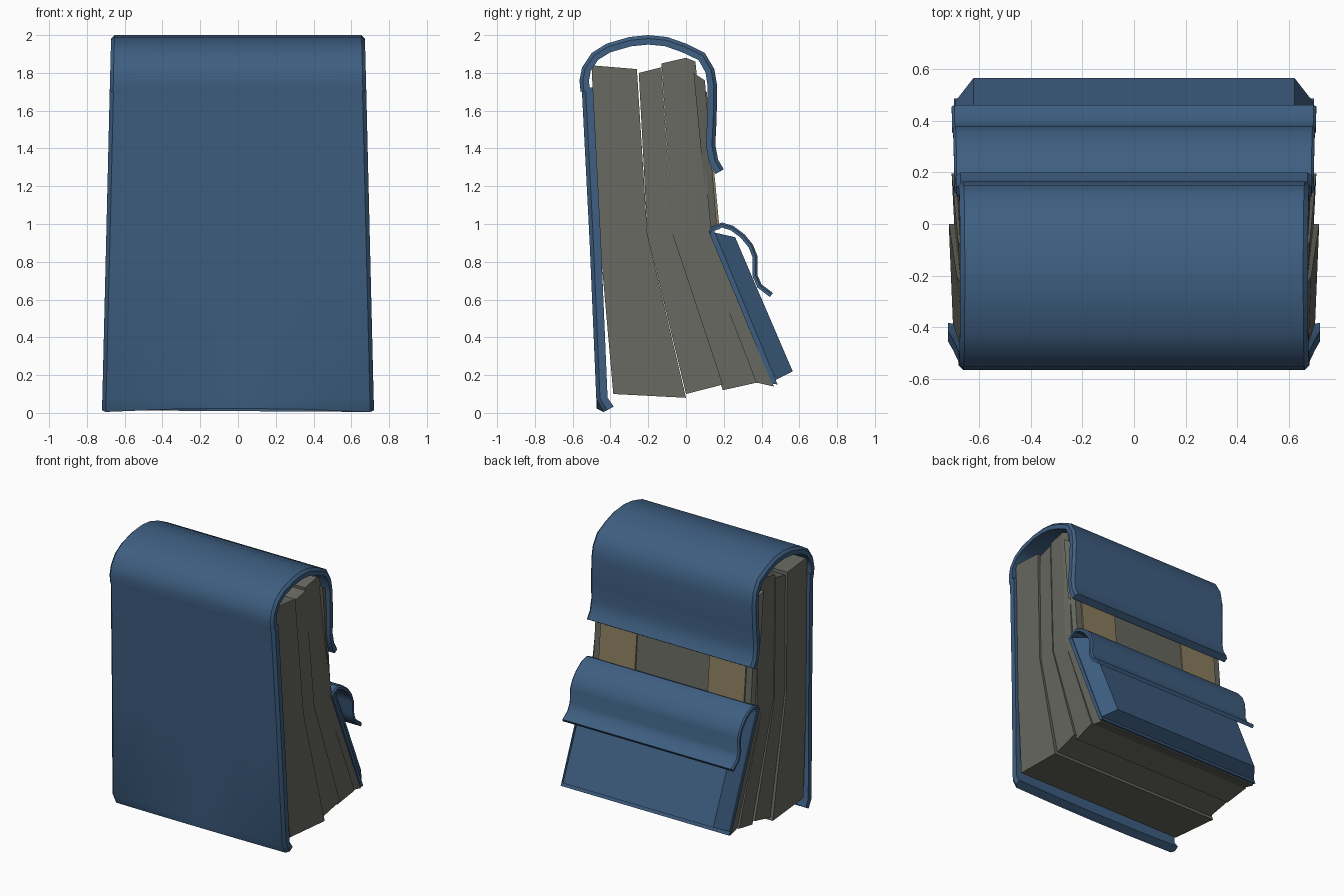
import bpy, bmesh, math
from mathutils import Vector

old = bpy.data.objects.get("Cube")
if old:
    bpy.data.objects.remove(old, do_unlink=True)


def material(name, rgb):
    m = bpy.data.materials.new(name)
    m.use_nodes = True
    m.diffuse_color = (*rgb, 1)
    m.node_tree.nodes["Principled BSDF"].inputs["Base Color"].default_value = (*rgb, 1)
    return m


BLUE = material("denim blue", (0.048, 0.112, 0.22))
GREY = material("canvas grey", (0.135, 0.138, 0.116))
TAN = material("strap tan", (0.25, 0.205, 0.115))


def loft(name, rings, mat, smooth=False):
    """Skin closed rings of equal length and cap both ends."""
    bm = bmesh.new()
    rows = [[bm.verts.new(p) for p in ring] for ring in rings]
    n = len(rows[0])
    for a, b in zip(rows, rows[1:]):
        for i in range(n):
            bm.faces.new((a[i], a[(i + 1) % n], b[(i + 1) % n], b[i]))
    bm.faces.new(rows[0])
    bm.faces.new(rows[-1])
    bmesh.ops.recalc_face_normals(bm, faces=bm.faces)
    mesh = bpy.data.meshes.new(name)
    bm.to_mesh(mesh)
    bm.free()
    mesh.materials.append(mat)
    obj = bpy.data.objects.new(name, mesh)
    bpy.context.collection.objects.link(obj)
    if smooth:
        bpy.ops.object.select_all(action="DESELECT")
        obj.select_set(True)
        bpy.context.view_layer.objects.active = obj
        bpy.ops.object.shade_smooth_by_angle(angle=math.radians(35))
    return obj


def half_width(z):
    return 0.672 + 0.024 * (2 - z)


def sheet(name, profile, thick, chamfer, bow=0):
    """Thick cloth following a (y, z) profile, with bevelled outer side edges."""
    pts = [Vector(p) for p in profile]
    rings = []
    for i, p in enumerate(pts):
        d = (pts[min(i + 1, len(pts) - 1)] - pts[max(i - 1, 0)]).normalized()
        inward = Vector((d.y, -d.x))
        w = half_width(p.y)
        e = w - chamfer
        section = [(-e, 0), (-e / 2, 0), (0, 0), (e / 2, 0), (e, 0), (w, chamfer),
                   (w, thick), (w / 2, thick), (0, thick), (-w / 2, thick),
                   (-w, thick), (-w, chamfer)]
        ring = []
        for x, depth in section:
            q = p + inward * depth
            lift = bow * (1 - (x / w) ** 2) if i == 0 else 0
            ring.append((x, q.x - lift, q.y + lift / 2))
        rings.append(ring)
    return loft(name, rings, BLUE, True)


# Front panel, curling inwards at its lower edge
sheet("front_panel", [(-0.435, 0.004), (-0.475, 0.075), (-0.51, 0.9), (-0.552, 1.72)],
      0.06, 0.02, 0.04)

# Large flap from the front, over the top and down the back
sheet("top_flap", [(-0.558, 1.70), (-0.564, 1.76), (-0.55, 1.83), (-0.50, 1.905),
                   (-0.42, 1.955), (-0.30, 1.99), (-0.20, 2.0), (-0.10, 1.99),
                   (0.0, 1.955), (0.10, 1.905), (0.15, 1.82), (0.165, 1.73),
                   (0.162, 1.55), (0.155, 1.42), (0.17, 1.34), (0.20, 1.29)], 0.05, 0.018)

# Canvas compartments: (y front, y back, z front, z back, half widths) from bottom to top
compartments = {
    "main_compartment": [(-0.385, 0.0, 0.10, 0.08, 0.70, 0.716),
                         (-0.46, -0.205, 0.95, 0.95, 0.675, 0.685),
                         (-0.50, -0.26, 1.84, 1.82, 0.65, 0.655)],
    "second_compartment": [(0.0, 0.195, 0.10, 0.15, 0.695, 0.705),
                           (-0.205, -0.07, 0.95, 0.95, 0.672, 0.68),
                           (-0.25, -0.13, 1.80, 1.83, 0.645, 0.65)],
    "third_compartment": [(0.195, 0.375, 0.12, 0.16, 0.685, 0.70),
                          (-0.07, 0.065, 0.95, 0.96, 0.672, 0.68),
                          (-0.13, 0.0, 1.85, 1.88, 0.645, 0.65)],
    "back_compartment": [(0.375, 0.465, 0.16, 0.14, 0.685, 0.69),
                         (0.065, 0.135, 0.96, 0.95, 0.68, 0.68),
                         (0.0, 0.05, 1.88, 1.86, 0.65, 0.64)],
}
for name, rows in compartments.items():
    loft(name, [[(-a, y0, z0), (a, y0, z0), (b, y1, z1), (-b, y1, z1)]
                for y0, y1, z0, z1, a, b in rows], GREY)


def slab(name, x0, x1, outline, mat, inset=0):
    """Side outline pulled across x; the outer half of it may be inset."""
    def side(x, s):
        return [(x + (s * inset if i > 1 else 0), y, z) for i, (y, z) in enumerate(outline)]
    return loft(name, [side(x0, 1), side(x1, -1)], mat)


# Back panel with tapered rim, and two straps on it
slab("back_panel", -0.67, 0.67, [(0.04, 1.80), (0.12, 0.96), (0.165, 0.97), (0.10, 1.76)],
     GREY, 0.02)
for label, s in (("left", 1), ("right", -1)):
    slab(label + "_strap", min(s * 0.3, s * 0.6), max(s * 0.3, s * 0.6),
         [(0.09, 1.70), (0.155, 0.97), (0.178, 0.97), (0.11, 1.70)], TAN)

# Back pocket: thin rim and tapered body
slab("pocket_rim", -0.695, 0.695, [(0.12, 0.96), (0.455, 0.155), (0.485, 0.15), (0.15, 0.96)],
     BLUE)
slab("pocket_body", -0.69, 0.69, [(0.15, 0.955), (0.475, 0.175), (0.565, 0.22), (0.26, 0.93)],
     BLUE, 0.07)

# Pocket flap with a wavy hanging edge
sheet("pocket_flap", [(0.12, 0.955), (0.135, 0.985), (0.19, 1.008), (0.25, 0.99),
                      (0.31, 0.945), (0.355, 0.89), (0.378, 0.83), (0.378, 0.73),
                      (0.40, 0.68), (0.46, 0.635)], 0.027, 0.01)
